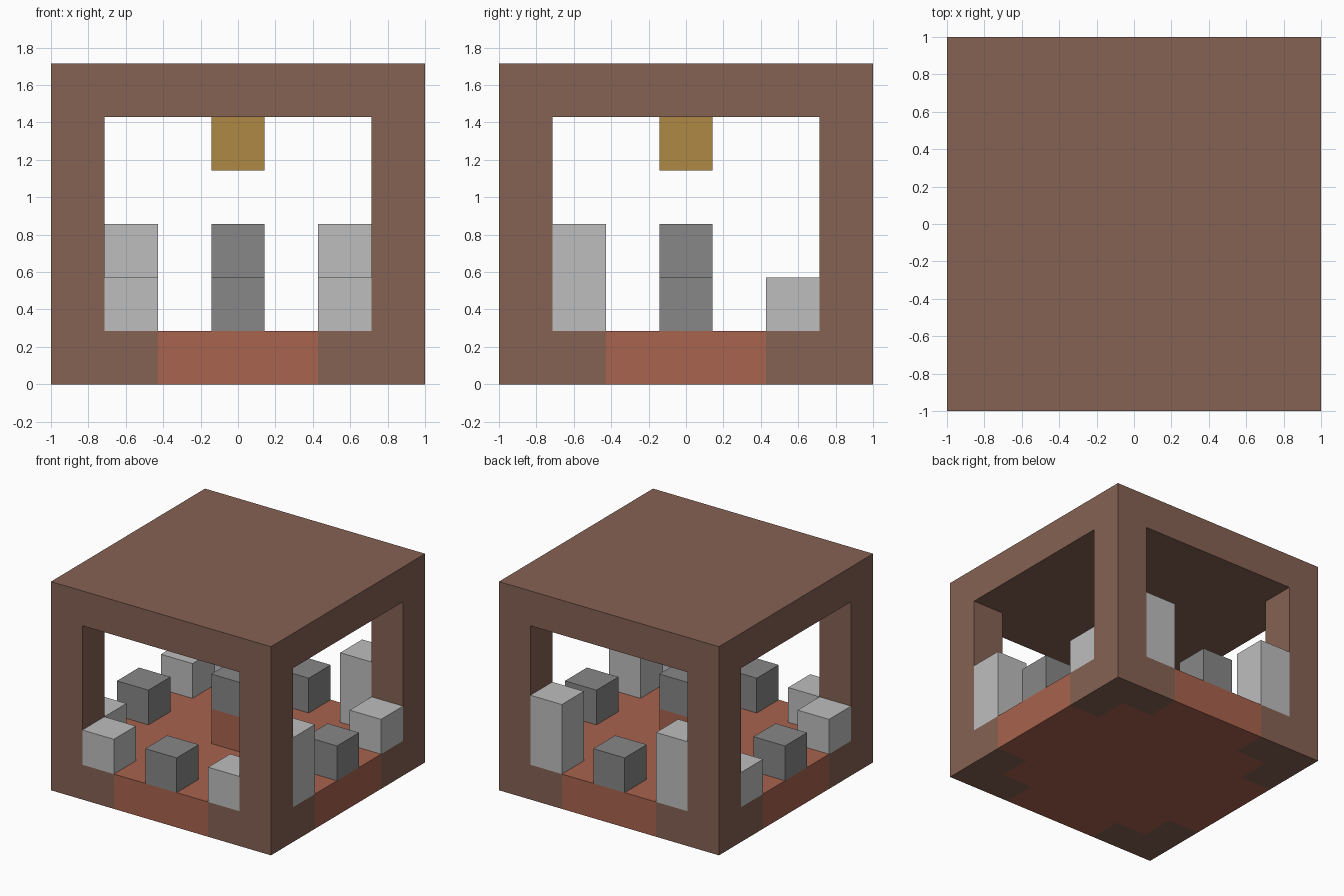
import bpy
import bmesh

U = 2 / 7  # edge length of one building block

if "Cube" in bpy.data.objects:
    bpy.data.objects.remove(bpy.data.objects["Cube"], do_unlink=True)


def material(name, colour):
    mat = bpy.data.materials.new(name)
    mat.use_nodes = True
    rgba = (*colour, 1)
    mat.diffuse_color = rgba
    mat.node_tree.nodes["Principled BSDF"].inputs["Base Color"].default_value = rgba
    return mat


BROWN = material("brown_wood", (0.238, 0.122, 0.087))
BRICK = material("brick_red", (0.392, 0.125, 0.074))
GOLD = material("lantern_gold", (0.429, 0.246, 0.056))
LIGHT = material("light_stone", (0.515, 0.515, 0.515))
DARK = material("dark_stone", (0.25, 0.242, 0.242))


def prism(name, outline, bottom, top, mat):
    """Extrude an outline, given in block units, between two heights."""
    bm = bmesh.new()
    face = bm.faces.new([bm.verts.new((x * U, y * U, bottom * U)) for x, y in outline])
    new = bmesh.ops.extrude_face_region(bm, geom=[face])["geom"]
    verts = [v for v in new if isinstance(v, bmesh.types.BMVert)]
    bmesh.ops.translate(bm, verts=verts, vec=(0, 0, (top - bottom) * U))
    bmesh.ops.recalc_face_normals(bm, faces=bm.faces)
    mesh = bpy.data.meshes.new(name)
    bm.to_mesh(mesh)
    bm.free()
    mesh.materials.append(mat)
    obj = bpy.data.objects.new(name, mesh)
    bpy.context.collection.objects.link(obj)
    return obj


def square(x, y, half=0.5):
    return [(x - half, y - half), (x + half, y - half),
            (x + half, y + half), (x - half, y + half)]


def turn(points, quarters):
    for _ in range(quarters):
        points = [(-y, x) for x, y in points]
    return points


# Floor slab with stepped corners
steps = [(3.5, 1.5), (2.5, 1.5), (2.5, 2.5), (1.5, 2.5), (1.5, 3.5)]
prism("floor", [p for q in range(4) for p in turn(steps, q)], 0, 1, BRICK)

# Corner footings and pillars
footing = [(3.5, 3.5)] + steps[::-1]
corners = ("back_left", "back_right", "front_right", "front_left")
for q, corner in enumerate(corners):
    prism(corner + "_footing", turn(footing, q), 0, 1, BROWN)
    prism(corner + "_pillar", turn(square(3, 3), q), 1, 5, BROWN)

# Flat roof and hanging lantern
prism("roof", square(0, 0, 3.5), 5, 6, BROWN)
prism("lantern", square(0, 0), 4, 5, GOLD)

# Central pedestal with a stone top
prism("pedestal", square(0, 0), 1, 2, BRICK)
prism("pedestal_top", square(0, 0), 2, 3, DARK)

# Parapet stones: two light ones and a dark middle one on each side
tall = {(-2, 3), (2, 3), (3, -2)}
for q, side in enumerate(("left", "back", "right", "front")):
    for offset in (-2, 0, 2):
        x, y = turn([(3, offset)], q)[0]
        height = 2 if (x, y) in tall else 1
        name = side + ("_middle_stone" if offset == 0 else "_parapet_stone")
        prism(name, square(x, y), 1, 1 + height, LIGHT if offset else DARK)
